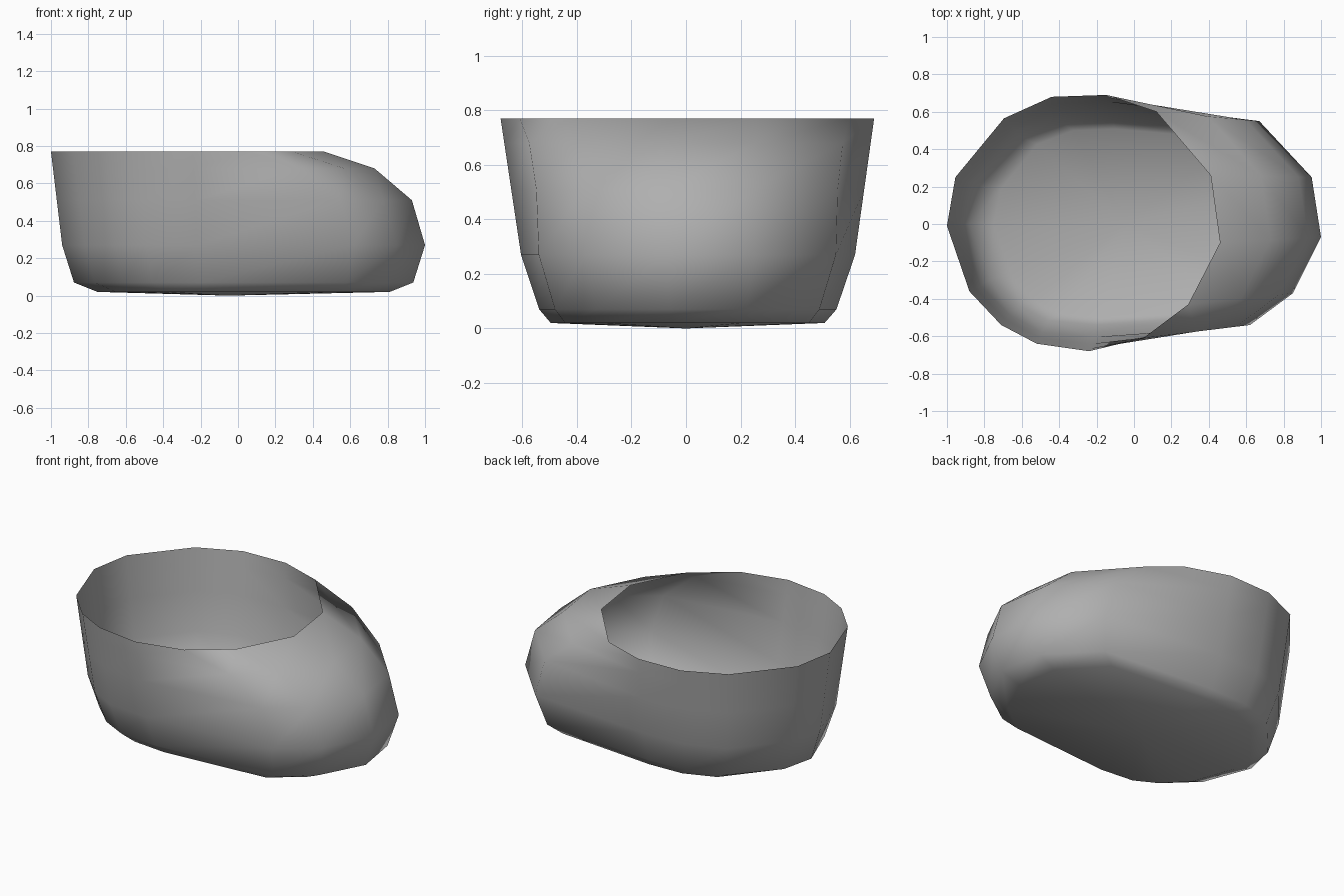
import bpy, bmesh

if "Cube" in bpy.data.objects:
    bpy.data.objects.remove(bpy.data.objects["Cube"])

# Opening outline and widest outline of the body (matching corners)
rim = [(-1, -.01), (-.955, .25), (-.695, .565), (-.44, .68), (-.15, .69), (.12, .60), (.41, .26),
       (.46, -.10), (.29, -.43), (.05, -.61), (-.24, -.68), (-.52, -.64), (-.71, -.54), (-.88, -.36)]
belly = [(-.94, 0), (-.89, .23), (-.65, .52), (-.41, .61), (-.13, .62), (.67, .55), (.95, .25),
         (1, -.07), (.85, -.37), (.62, -.54), (-.22, -.605), (-.49, -.58), (-.66, -.49), (-.82, -.33)]
toe = range(5, 10)


def blend(front, back):
    """Outline between rim and belly; the toe bulges faster than the heel."""
    ring = []
    for i, (a, b) in enumerate(zip(rim, belly)):
        t = front if i in toe else back
        ring.append((a[0] + (b[0] - a[0]) * t, a[1] + (b[1] - a[1]) * t))
    return ring


def shrink(sx, sy):
    return [(.03 + (x - .03) * sx, y * sy) for x, y in belly]


# Stacked outlines from the opening down to the sole
levels = [(.77, rim), (.68, blend(.5, .18)), (.51, blend(.87, .52)), (.27, belly),
          (.07, shrink(.935, .89)), (.02, shrink(.805, .82))]

bm = bmesh.new()
rings = [[bm.verts.new((x, y, z)) for x, y in ring] for z, ring in levels]
n = len(rim)
for hi, lo in zip(rings, rings[1:]):
    for i in range(n):
        j = (i + 1) % n
        bm.faces.new((hi[i], hi[j], lo[j], lo[i]))

# Slightly domed sole
centre = bm.verts.new((-.05, 0, 0))
for i in range(n):
    bm.faces.new((rings[-1][i], rings[-1][(i + 1) % n], centre))
bmesh.ops.recalc_face_normals(bm, faces=bm.faces)
if centre.link_faces[0].normal.z > 0:
    bmesh.ops.reverse_faces(bm, faces=bm.faces)
for f in bm.faces:
    f.smooth = True

mesh = bpy.data.meshes.new("slipper_shell")
bm.to_mesh(mesh)
bm.free()
obj = bpy.data.objects.new("slipper_shell", mesh)
bpy.context.collection.objects.link(obj)

# Dark grey material
grey = bpy.data.materials.new("dark_grey")
grey.diffuse_color = (.43, .43, .43, 1)
grey.use_nodes = True
grey.node_tree.nodes["Principled BSDF"].inputs["Base Color"].default_value = grey.diffuse_color
mesh.materials.append(grey)
